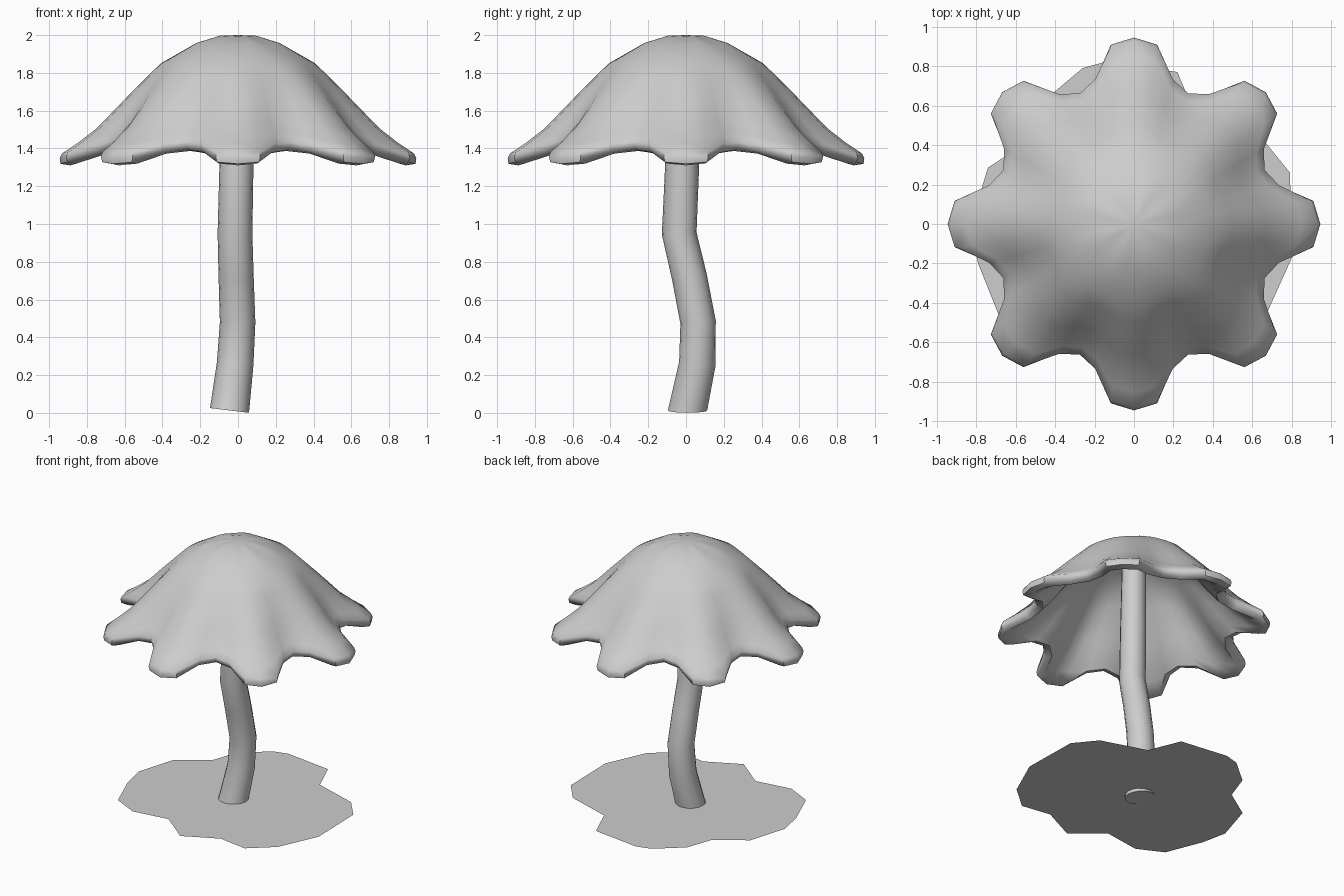
import bpy, bmesh, math
from mathutils import Vector

if "Cube" in bpy.data.objects:
    bpy.data.objects.remove(bpy.data.objects["Cube"])

GREY = (0.61, 0.61, 0.61, 1)
grey = bpy.data.materials.new("plain_grey")
grey.use_nodes = True
grey.diffuse_color = GREY
grey.node_tree.nodes["Principled BSDF"].inputs["Base Color"].default_value = GREY


def finish(bm, name, smooth=True):
    mesh = bpy.data.meshes.new(name)
    bm.to_mesh(mesh)
    bm.free()
    mesh.materials.append(grey)
    obj = bpy.data.objects.new(name, mesh)
    bpy.context.scene.collection.objects.link(obj)
    if smooth:
        bpy.ops.object.select_all(action='DESELECT')
        obj.select_set(True)
        bpy.context.view_layer.objects.active = obj
        bpy.ops.object.shade_smooth_by_angle(angle=math.radians(50))


def skin(bm, rings):
    """Bridge successive vertex rings with quads."""
    for a, b in zip(rings, rings[1:]):
        n = len(a)
        for i in range(n):
            j = (i + 1) % n
            bm.faces.new((a[i], b[i], b[j], a[j]))


def fan(bm, ring, tip):
    for i in range(len(ring)):
        bm.faces.new((tip, ring[i], ring[(i + 1) % len(ring)]))


# Cap: a fluted dome with eight lobes and a rounded, thick rim
TIP = 0.945
LOBE = (0.945, 0.918, 0.767, 0.722, 0.767, 0.918)   # rim radius over one lobe
DOME = ((0, 2.0), (0.1, 1.995), (0.23, 1.953), (0.41, 1.85), (0.59, 1.67),
        (0.75, 1.505), (0.86, 1.42), (0.945, 1.365), (0.97, 1.35))
SEGMENTS = 8 * len(LOBE)
THICK = 0.077


def dome_height(r):
    for (r0, z0), (r1, z1) in zip(DOME, DOME[1:]):
        if r <= r1:
            return z0 + (z1 - z0) * (r - r0) / (r1 - r0)
    return DOME[-1][1]


def cap_point(f, i):
    edge = LOBE[i % len(LOBE)]
    gap = (TIP - edge) / (TIP - min(LOBE))
    r = f * (TIP + (edge - TIP) * f ** 1.5)
    a = math.tau * i / SEGMENTS
    z = dome_height(f * TIP) + 0.065 * gap * f ** 1.5
    return Vector((r * math.cos(a), r * math.sin(a), z))


bm = bmesh.new()
steps = [0.106, 0.243, 0.434, 0.53, 0.624, 0.71, 0.794, 0.9, 0.985]
outer = [[bm.verts.new(cap_point(f, i)) for i in range(SEGMENTS)] for f in steps]
skin(bm, outer)
fan(bm, outer[0], bm.verts.new((0, 0, 2.0)))
bm.normal_update()
normals = [[v.normal.copy() for v in ring] for ring in outer]

# rounded lip, then the lining one thickness below the outer skin
lip = [[bm.verts.new(cap_point(f, i) - normals[-1][i] * THICK * depth) for i in range(SEGMENTS)]
       for f, depth in ((1.008, 0.2), (1.02, 0.55))]
lining = [[bm.verts.new(v.co - n * THICK) for v, n in zip(ring, ns)]
          for ring, ns in zip(outer, normals)]
skin(bm, [outer[-1]] + lip + lining[::-1])
fan(bm, lining[0], bm.verts.new((0, 0, 2.0 - THICK)))
bmesh.ops.recalc_face_normals(bm, faces=bm.faces)
finish(bm, "cap")

# Stem: a bent tube that leans and bows on its way up
PATH = (((-0.045, 0.008, 0.013), 0.104), ((-0.015, 0.06, 0.26), 0.097),
        ((-0.002, 0.064, 0.48), 0.094), ((-0.01, 0.018, 0.72), 0.093),
        ((-0.016, -0.036, 0.95), 0.092), ((-0.008, -0.02, 1.32), 0.09),
        ((0, 0, 1.93), 0.082))
bm = bmesh.new()
rings = []
for k, (centre, radius) in enumerate(PATH):
    before = Vector(PATH[max(k - 1, 0)][0])
    after = Vector(PATH[min(k + 1, len(PATH) - 1)][0])
    along = (after - before).normalized() if k else Vector((0.12, 0, 1)).normalized()
    side = Vector((0, 1, 0)).cross(along).normalized()
    other = along.cross(side)
    ring = []
    for i in range(16):
        a = math.tau * i / 16
        ring.append(bm.verts.new(Vector(centre) + radius * (side * math.cos(a) + other * math.sin(a))))
    rings.append(ring)
skin(bm, rings)
bm.faces.new(rings[0])
bm.faces.new(rings[-1])
bmesh.ops.recalc_face_normals(bm, faces=bm.faces)
finish(bm, "stem")

# Ground patch: a thin flat sheet with a ragged outline, wound to face up
OUTLINE = ((-0.26, 0.79), (-0.15, 0.82), (0.22, 0.77), (0.32, 0.53), (0.66, 0.42),
           (0.79, 0.26), (0.8, -0.17), (0.665, -0.47), (0.49, -0.62), (0.265, -0.585),
           (0.01, -0.71), (-0.215, -0.53), (-0.49, -0.57), (-0.68, -0.475),
           (-0.79, -0.2), (-0.83, -0.01), (-0.74, 0.285), (-0.52, 0.43), (-0.45, 0.63))
bm = bmesh.new()
patch = bm.faces.new([bm.verts.new((x, y, 0.024)) for x, y in reversed(OUTLINE)])
patch.normal_flip()
bmesh.ops.triangulate(bm, faces=[patch])
finish(bm, "ground_patch", smooth=False)
